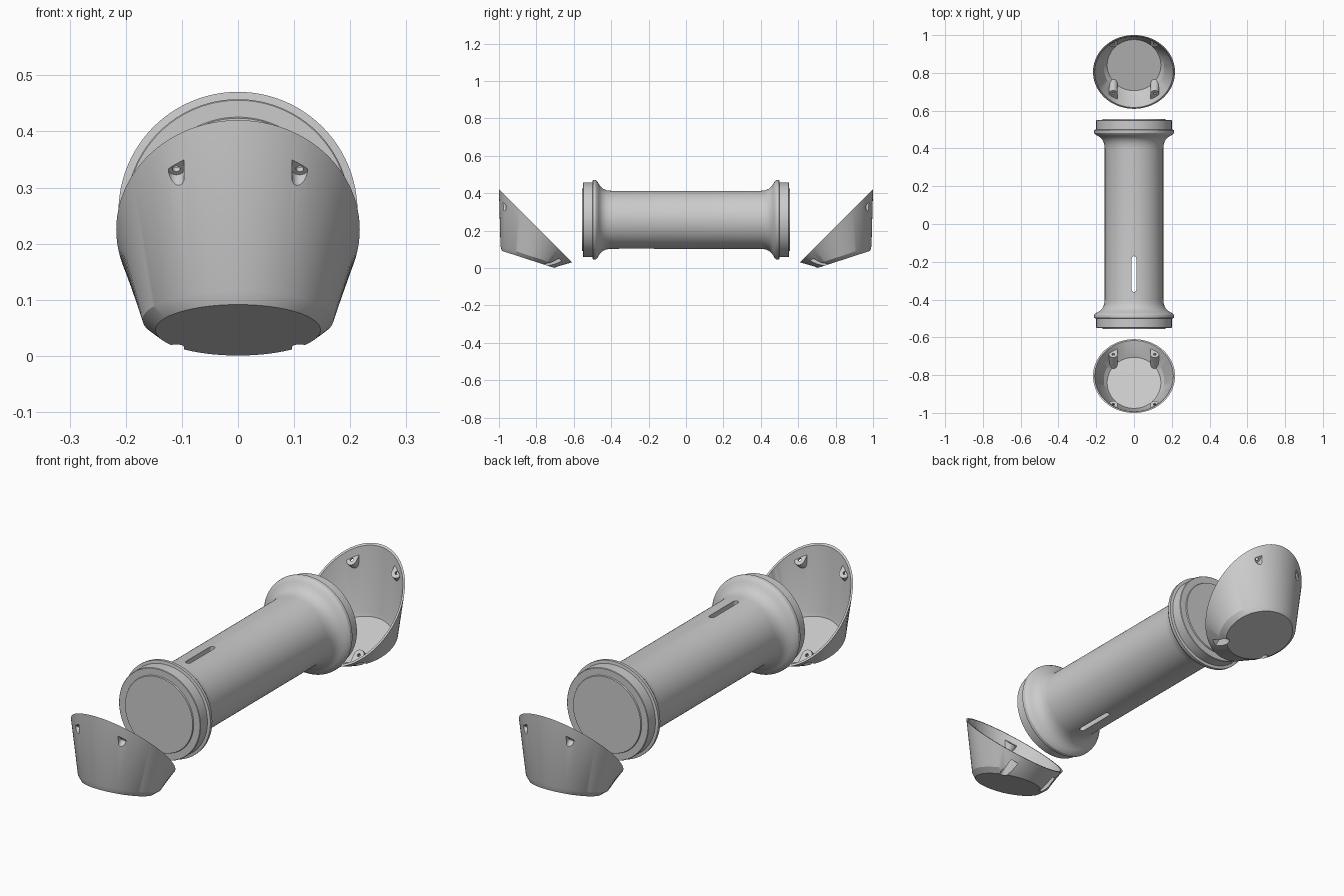
import bpy, bmesh
from math import sin, cos, pi, radians
from mathutils import Vector

if "Cube" in bpy.data.objects:
    bpy.data.objects.remove(bpy.data.objects["Cube"])

X = Vector((1, 0, 0))


def loft(name, *solids):
    """One object from closed solids, each a list of rings with equal point counts."""
    bm = bmesh.new()
    for rings in solids:
        loops = [[bm.verts.new(p) for p in ring] for ring in rings]
        n = len(loops[0])
        for a, b in zip(loops, loops[1:]):
            for i in range(n):
                j = (i + 1) % n
                bm.faces.new((a[i], a[j], b[j], b[i]))
        bm.faces.new(loops[0][::-1])
        bm.faces.new(loops[-1])
    bmesh.ops.recalc_face_normals(bm, faces=bm.faces)
    me = bpy.data.meshes.new(name)
    bm.to_mesh(me)
    bm.free()
    ob = bpy.data.objects.new(name, me)
    bpy.context.collection.objects.link(ob)
    return ob


def ellipse(center, v, a, b, n=96):
    return [Vector(center) + X * (a * cos(2 * pi * i / n)) + Vector(v) * (b * sin(2 * pi * i / n))
            for i in range(n)]


def cut(ob, *cutters):
    """Subtract the cutters and bake the result."""
    for c in cutters:
        m = ob.modifiers.new("cut", 'BOOLEAN')
        m.operation, m.solver, m.object = 'DIFFERENCE', 'EXACT', c
    bpy.context.view_layer.update()
    dg = bpy.context.evaluated_depsgraph_get()
    me = bpy.data.meshes.new_from_object(ob.evaluated_get(dg))
    ob.modifiers.clear()
    ob.data = me
    for c in cutters:
        bpy.data.objects.remove(c)
    return ob


def smooth(ob):
    bpy.ops.object.select_all(action='DESELECT')
    ob.select_set(True)
    bpy.context.view_layer.objects.active = ob
    bpy.ops.object.shade_smooth_by_angle(angle=radians(25))


# Flanged tube, lathed around y
AXIS_Z = 0.2575
half = [(0.40, .155), (.425, .158), (.445, .167), (.458, .179), (.467, .193), (.474, .205),
        (.483, .212), (.49, .213), (.498, .213), (.5, .2), (.548, .2), (.55, .198),
        (.55, .168), (.555, .166)]
profile = [(-y, r) for y, r in reversed(half)] + half
tube = loft("tube_body", [ellipse((0, y, AXIS_Z), (0, 0, 1), r, r) for y, r in profile])
hollow = loft("tube_hollow", [ellipse((0, y, AXIS_Z), (0, 0, 1), .125, .125) for y in (-.5, .5)])

# Long rounded slot through the top and bottom walls
def slot_ring(z, w=.012, y0=-.36, y1=-.17):
    pts = [Vector((w * cos(t * pi / 8), y1 - w + w * sin(t * pi / 8), z)) for t in range(9)]
    return pts + [Vector((-w * cos(t * pi / 8), y0 + w - w * sin(t * pi / 8), z)) for t in range(9)]

slot = loft("tube_slot", [slot_ring(-.1), slot_ring(.6)])
smooth(cut(tube, hollow, slot))

# End cup: round tilted base lofted to a 45 degree rim
C = Vector((0, -.805, .225))
U = Vector((0, 1, -1)).normalized()
N = Vector((0, 1, 1)).normalized()
D = Vector((0, cos(radians(18)), -sin(radians(18))))
cup = loft("front_cup", [ellipse((0, -.845, .046), D, .147, .147),
                         ellipse((0, -.832, .064), D, .170, .168),
                         ellipse(C, U, .217, .276)])
cavity = loft("cup_cavity", [ellipse((0, -.841, .058), D, .142, .142),
                             ellipse((0, -.829, .073), D, .160, .158),
                             ellipse(C, U, .208, .266),
                             ellipse(C + N * .05, U, .208, .266)])

# Four screw pockets square to the rim, each walled by a boss inside the cup
def u_prism(sx, su, r, n0, n1):
    pts = [(r * cos(t * pi / 10), .186 - r * sin(t * pi / 10)) for t in range(11)]
    pts += [(-r, .32), (r, .32)]
    return [[C + X * (sx * .11 + x) + U * (su * u) + N * n for x, u in pts] for n in (n0, n1)]

corners = [(sx, su) for sx in (-1, 1) for su in (-1, 1)]
bosses = loft("cup_bosses", *[u_prism(sx, su, .023, -.35, -.024) for sx, su in corners])
pockets = loft("cup_pockets", *[u_prism(sx, su, .014, -.36, -.034) for sx, su in corners])
screws = loft("cup_screw_holes", *[[ellipse(C + X * (sx * .11) + U * (su * .187) + N * n, U,
                                            .007, .007, 16) for n in (-.05, .02)]
                                   for sx, su in corners])
cut(cavity, bosses)
cut(cup, cavity, pockets, screws)
smooth(cup)

# Mirrored cup at the back
back = cup.copy()
back.data = cup.data.copy()
back.name = "back_cup"
bpy.context.collection.objects.link(back)
for v in back.data.vertices:
    v.co.y = -v.co.y
back.data.flip_normals()
smooth(back)
